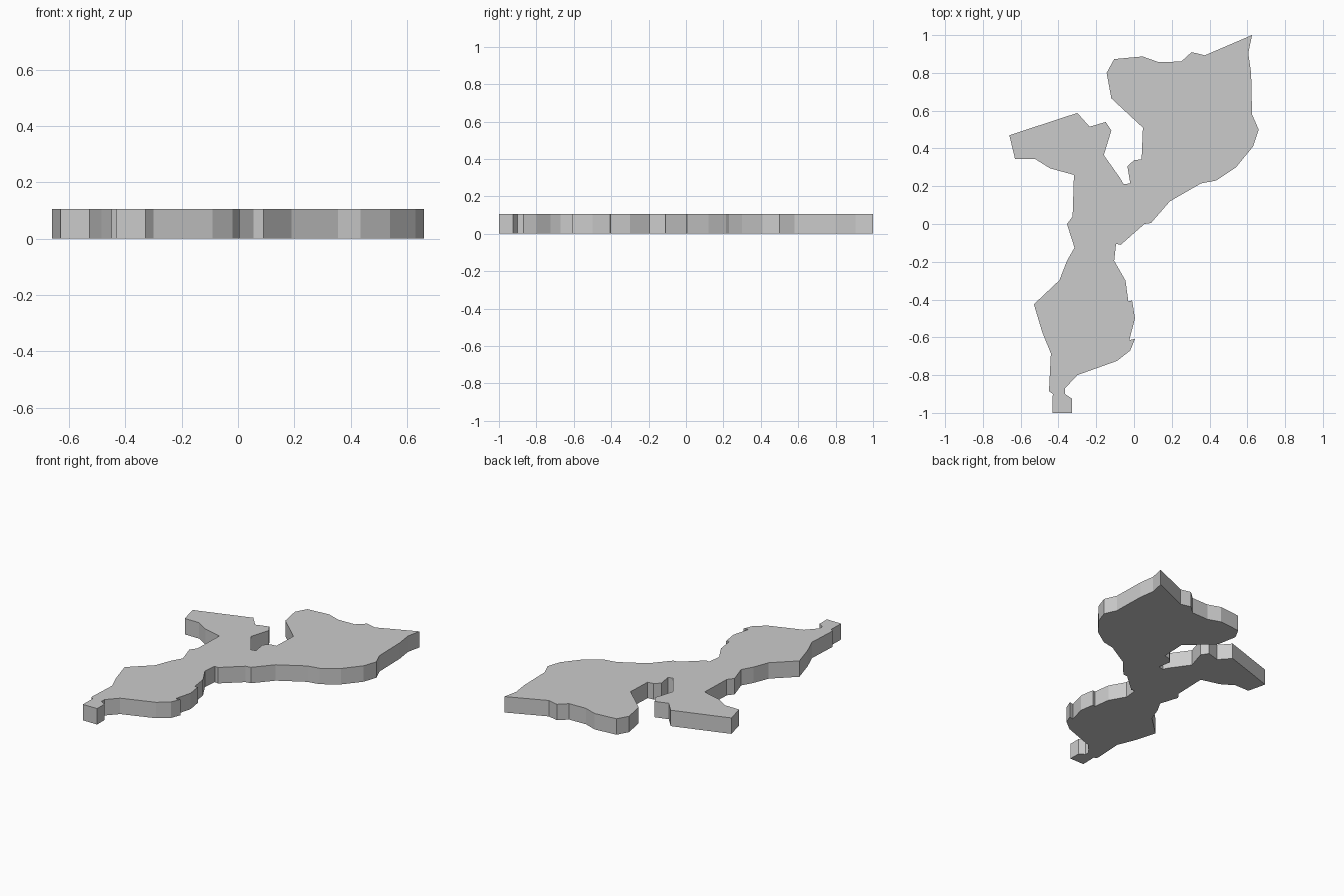
import bpy
import bmesh

HEIGHT = 0.105

# Plan outline, clockwise from the north-east tip
east_side = [
    (.625, 1), (.605, .905), (.62, .80), (.625, .58), (.66, .50), (.63, .41),
    (.54, .30), (.435, .23), (.355, .215), (.19, .12), (.09, .005), (.055, 0),
    (-.07, -.11), (-.095, -.105), (-.105, -.195), (-.045, -.30), (-.03, -.41),
    (-.01, -.405), (.005, -.50), (-.025, -.615), (.005, -.608), (-.02, -.67),
    (-.09, -.725), (-.30, -.80), (-.365, -.87), (-.365, -.90), (-.328, -.925),
    (-.328, -1),
]
west_side = [
    (-.432, -1), (-.43, -.90), (-.45, -.885), (-.44, -.685), (-.485, -.575),
    (-.53, -.425), (-.395, -.298), (-.355, -.195), (-.315, -.125), (-.355, 0),
    (-.325, .04), (-.318, .26), (-.445, .295), (-.525, .345), (-.63, .345),
    (-.66, .47), (-.30, .588), (-.235, .515), (-.15, .54), (-.12, .495),
    (-.16, .365), (-.075, .245), (-.055, .21), (-.02, .215),
]
north_side = [
    (-.035, .305), (0, .338), (.04, .342), (.047, .51), (-.12, .665),
    (-.145, .80), (-.105, .873), (.045, .887), (.13, .857), (.25, .86),
    (.305, .91), (.375, .893),
]


def extruded_plate(name, outline, height):
    bm = bmesh.new()
    base = bm.faces.new([bm.verts.new((x, y, 0)) for x, y in outline])
    result = bmesh.ops.extrude_face_region(bm, geom=[base], use_keep_orig=True)
    top = [g for g in result["geom"] if isinstance(g, bmesh.types.BMVert)]
    bmesh.ops.translate(bm, verts=top, vec=(0, 0, height))
    bmesh.ops.recalc_face_normals(bm, faces=bm.faces[:])
    mesh = bpy.data.meshes.new(name)
    bm.to_mesh(mesh)
    bm.free()
    obj = bpy.data.objects.new(name, mesh)
    bpy.context.collection.objects.link(obj)
    return obj


# Flat-faced map plate
extruded_plate("map_plate", east_side + west_side + north_side, HEIGHT)
